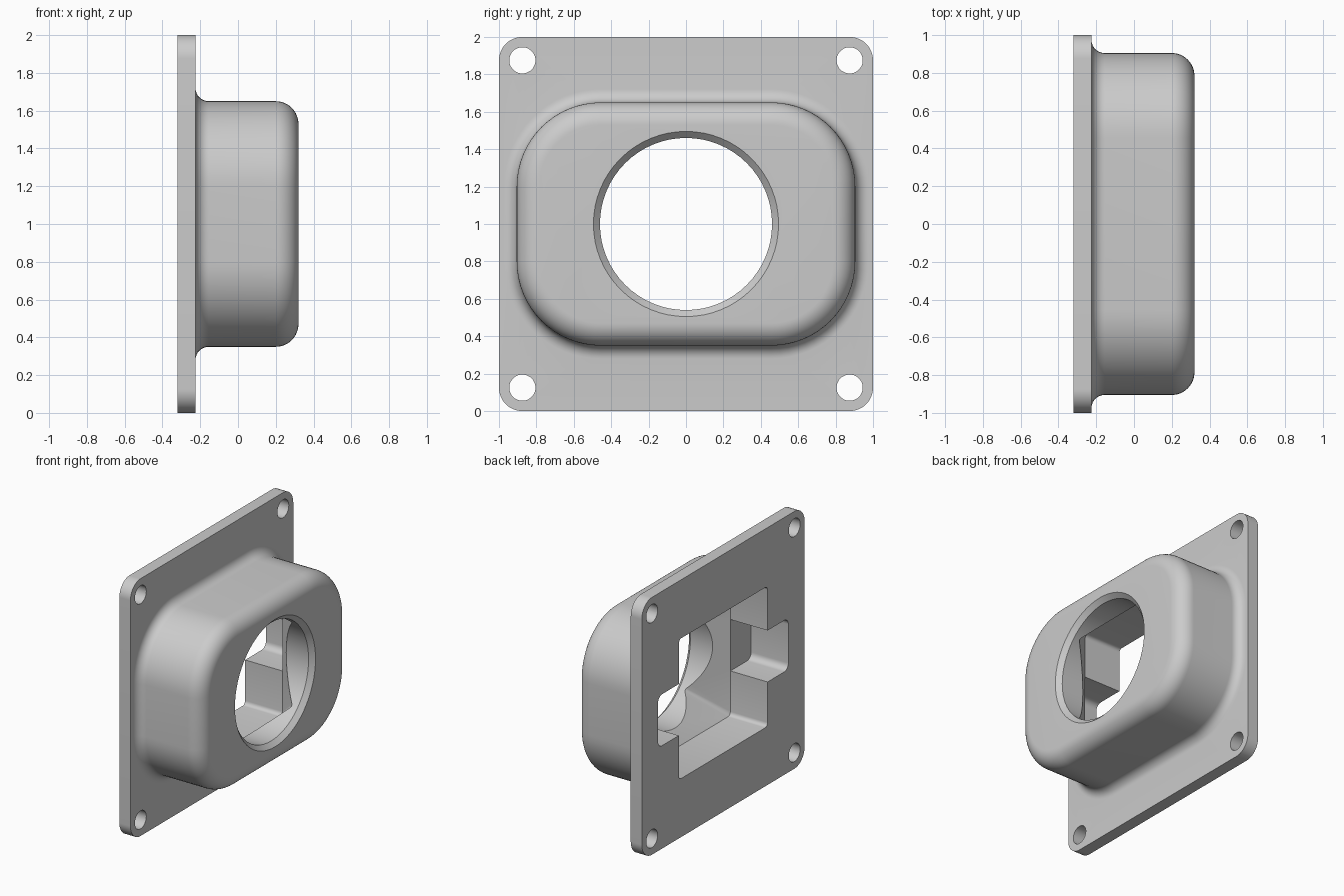
import bpy, bmesh
from math import sin, cos, pi, radians

old = bpy.data.objects.get("Cube")
if old:
    bpy.data.objects.remove(old, do_unlink=True)

grey = bpy.data.materials.new("plain grey")
grey.use_nodes = True
colour = (0.6, 0.6, 0.6, 1)
grey.diffuse_color = colour
grey.node_tree.nodes["Principled BSDF"].inputs["Base Color"].default_value = colour


def ring(x, half_y, half_z, radius, y=0, z=1, steps=16):
    """Rounded rectangle in the plane at x; a circle when radius equals both halves."""
    points = []
    corners = [(1, 1), (-1, 1), (-1, -1), (1, -1)]
    for quarter, (sy, sz) in enumerate(corners):
        for i in range(steps + 1):
            a = (quarter + i / steps) * pi / 2
            points.append((x, y + sy * (half_y - radius) + radius * cos(a),
                           z + sz * (half_z - radius) + radius * sin(a)))
    return points


def loft(name, rings):
    """Closed solid through a row of matching rings."""
    bm = bmesh.new()
    loops = [[bm.verts.new(p) for p in r] for r in rings]
    n = len(loops[0])
    for a, b in zip(loops, loops[1:]):
        for i in range(n):
            j = (i + 1) % n
            bm.faces.new((a[i], a[j], b[j], b[i]))
    bm.faces.new(loops[0][::-1])
    bm.faces.new(loops[-1])
    bmesh.ops.remove_doubles(bm, verts=bm.verts, dist=0.00001)
    bmesh.ops.recalc_face_normals(bm, faces=bm.faces)
    mesh = bpy.data.meshes.new(name)
    bm.to_mesh(mesh)
    bm.free()
    mesh.materials.append(grey)
    obj = bpy.data.objects.new(name, mesh)
    bpy.context.collection.objects.link(obj)
    return obj


def cut(target, cutter):
    cutter.hide_render = True
    mod = target.modifiers.new("cut", 'BOOLEAN')
    mod.operation = 'DIFFERENCE'
    mod.solver = 'EXACT'
    mod.object = cutter
    bpy.context.view_layer.objects.active = target
    bpy.ops.object.modifier_apply(modifier=mod.name)
    bpy.data.objects.remove(cutter, do_unlink=True)


BACK, PLATE, FRONT = -0.32, -0.225, 0.32
HY, HZ, CORNER = 0.905, 0.65, 0.45
FOOT, EDGE = 0.07, 0.12

# Flange plate and raised housing, with a concave foot fillet and rounded front edge
rings = [ring(BACK, 1, 1, 0.125), ring(PLATE, 1, 1, 0.125)]
for i in range(9):
    a = i / 8 * pi / 2
    grow = FOOT * (1 - sin(a))
    rings.append(ring(PLATE + FOOT * (1 - cos(a)), HY + grow, HZ + grow, CORNER + grow))
for i in range(13):
    a = i / 12 * pi / 2
    shrink = EDGE * (1 - cos(a))
    rings.append(ring(FRONT - EDGE + EDGE * sin(a), HY - shrink, HZ - shrink, CORNER - shrink))
body = loft("flanged_housing", rings)

# Square rear pocket that tapers towards the round opening
cut(body, loft("pocket_cutter", [ring(x, h, h, r, steps=4) for x, h, r in
                                 ((-0.4, 0.545, 0.03), (0, 0.545, 0.03), (0.24, 0.325, 0.018))]))

# Side notches of the pocket
cut(body, loft("notch_cutter", [ring(x, 0.8, 0.2, 0.05, steps=6) for x in (-0.4, 0)]))

# Round opening with a chamfered rim
cut(body, loft("opening_cutter", [ring(x, r, r, r) for x, r in
                                  ((-0.1, 0.46), (0.285, 0.46), (0.33, 0.505))]))

# Mounting holes in the four corners
for y in (-0.875, 0.875):
    for z in (-0.875, 0.875):
        cut(body, loft("screw_hole_cutter", [ring(x, 0.07, 0.07, 0.07, y, 1 + z, 10)
                                             for x in (-0.4, -0.15)]))

bpy.ops.object.select_all(action='DESELECT')
body.select_set(True)
bpy.context.view_layer.objects.active = body
bpy.ops.object.shade_smooth_by_angle(angle=radians(25))
